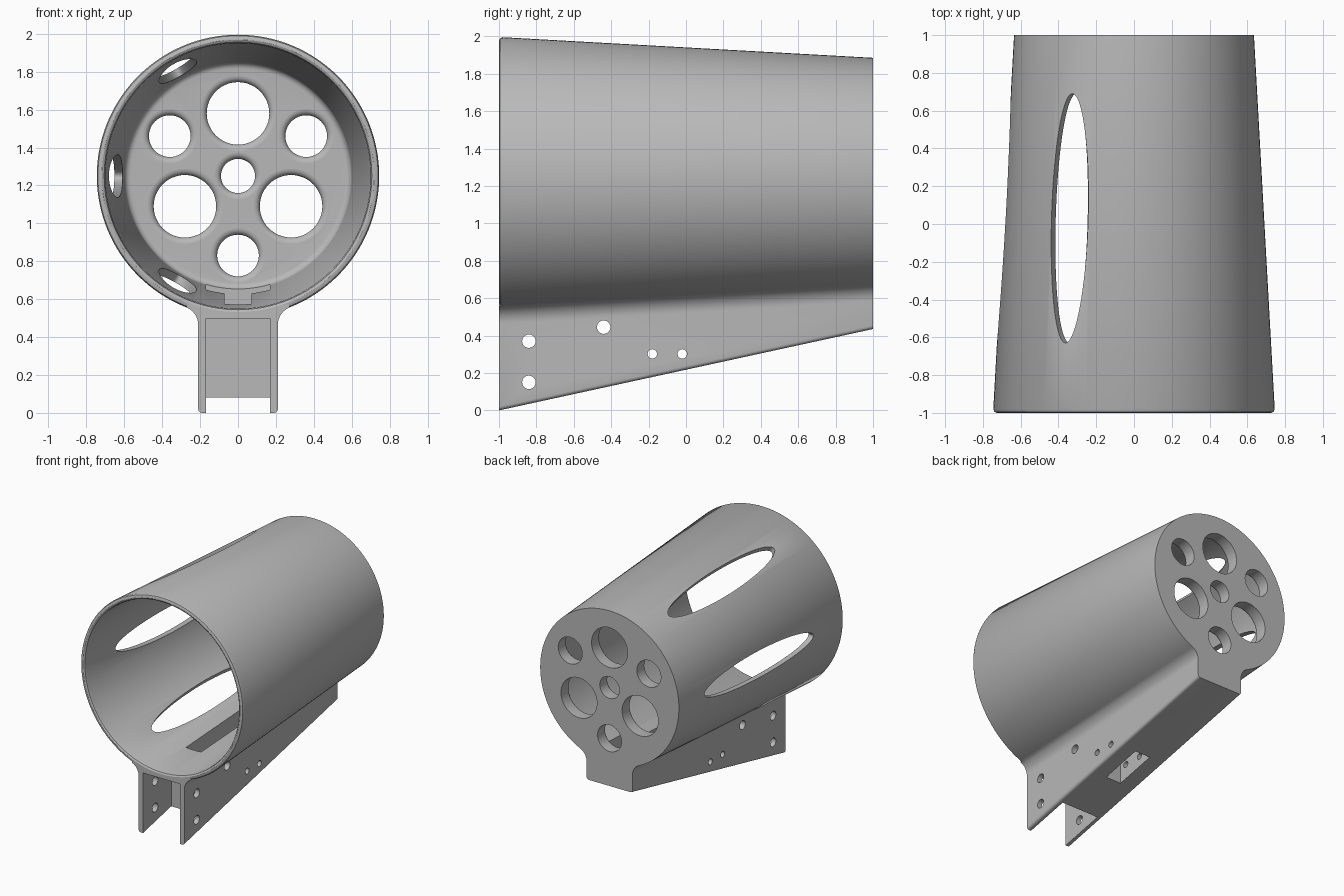
import bpy, bmesh
from math import sin, cos, pi, radians, sqrt, atan2
from mathutils import Matrix

if "Cube" in bpy.data.objects:
    bpy.data.objects.remove(bpy.data.objects["Cube"], do_unlink=True)

AXIS_Z = 1.25
HALF_W = 0.21

grey = bpy.data.materials.new("plain_grey")
grey.use_nodes = True
colour = (0.48, 0.48, 0.48, 1)
grey.diffuse_color = colour
grey.node_tree.nodes["Principled BSDF"].inputs["Base Color"].default_value = colour


def loft(name, rings):
    """Skin closed rings of points and cap both ends."""
    bm = bmesh.new()
    loops = [[bm.verts.new(p) for p in ring] for ring in rings]
    n = len(loops[0])
    for a, b in zip(loops, loops[1:]):
        for i in range(n):
            j = (i + 1) % n
            bm.faces.new((a[i], a[j], b[j], b[i]))
    bm.faces.new(loops[0])
    bm.faces.new(loops[-1])
    bmesh.ops.recalc_face_normals(bm, faces=bm.faces)
    mesh = bpy.data.meshes.new(name)
    bm.to_mesh(mesh)
    bm.free()
    mesh.materials.append(grey)
    obj = bpy.data.objects.new(name, mesh)
    bpy.context.collection.objects.link(obj)
    return obj


def lathe(name, profile, x=0, z=AXIS_Z, n=128):
    """Turn (radius, y) points around an axis along y."""
    return loft(name, [[(x + r * cos(2 * pi * i / n), y, z + r * sin(2 * pi * i / n))
                        for i in range(n)] for r, y in profile])


def box(name, x, y0, y1, z0, z1):
    return loft(name, [[(-x, y, z0), (x, y, z0), (x, y, z1), (-x, y, z1)]
                       for y in (y0, y1)])


def combine(target, tool, operation="DIFFERENCE"):
    tool.hide_render = True
    mod = target.modifiers.new("combine", "BOOLEAN")
    mod.operation = operation
    mod.solver = "EXACT"
    mod.object = tool
    bpy.context.view_layer.objects.active = target
    bpy.ops.object.modifier_apply(modifier=mod.name)
    bpy.data.objects.remove(tool, do_unlink=True)


def arc(cx, cy, r, start, end, steps=6):
    return [(cx + r * cos(radians(start + (end - start) * i / steps)),
             cy + r * sin(radians(start + (end - start) * i / steps)))
            for i in range(steps + 1)]


def mount_section(y, radius, bottom, fillet=0.1, tip=0.02):
    """Mount outline with rounded bottom corners, flaring into the tube."""
    cx = HALF_W + fillet
    drop = sqrt((radius + fillet) ** 2 - cx ** 2)
    end = 180 - math_angle(drop, cx)
    half = arc(HALF_W - tip, bottom + tip, tip, -90, 0, 4)
    half += arc(cx, AXIS_Z - drop, fillet, 180, end, 10)
    half.append((0.15, AXIS_Z - radius * 0.6))
    outline = half + [(-x, z) for x, z in reversed(half)]
    return [(x, y, z) for x, z in outline]


def math_angle(drop, cx):
    return 180 - (180 - (180 - atan2(drop, -cx) * 180 / pi))


# Tapered tube with a rounded front rim
body = lathe("tapered_tube_with_mount",
             [(0.725, -1), (0.739, -0.994), (0.745, -0.98), (0.635, 1)])

# Sloping mount under the tube
mount = loft("mount", [mount_section(-1, 0.745, 0), mount_section(1, 0.635, 0.435)])
combine(body, mount, "UNION")

# Hollow interior, with a rounded corner at the back plate
cavity = [(0.72, -1.05), (0.718, -1), (0.706, -0.993), (0.70, -0.975)]
cavity += arc(0.565, 0.845, 0.035, 0, 90)
combine(body, lathe("cavity", cavity))

# Seven holes in the back plate, eased on the inside
ease = 0.033
for x, z, r in ((0, 1.25, 0.09), (0, 1.58, 0.165), (0.28, 1.09, 0.165),
                (-0.28, 1.09, 0.165), (0, 0.83, 0.11),
                (0.36, 1.46, 0.11), (-0.36, 1.46, 0.11)):
    profile = [(r + ease, 0.86)]
    profile += arc(r + ease, 0.914, ease, 270, 180)
    profile.append((r, 1.05))
    combine(body, lathe("plate_hole", profile, x, z, 48))

# Three long oval windows on the right side
for degrees in (120, 180, 240):
    turn = Matrix.Translation((0, 0, AXIS_Z)) @ Matrix.Rotation(-radians(degrees), 4, "Y")
    oval = loft("window", [[(d, 0.03 + 0.66 * cos(2 * pi * i / 72),
                             0.112 * sin(2 * pi * i / 72)) for i in range(72)]
                           for d in (0.4, 0.95)])
    oval.data.transform(turn)
    combine(body, oval)

# Front channel, cable slot, rear recess and underside opening
combine(body, box("front_channel", 0.17, -1.1, -0.63, -0.1, 0.497))
combine(body, box("cable_slot", 0.07, -0.58, 0.6, 0.44, 0.75))
combine(body, box("rear_recess", 0.17, 0.42, 0.86, 0.56, 0.72))
combine(body, box("underside_opening", 0.07, -0.24, 0.1, 0, 0.5))

# Cross holes through the mount
for y, z, r in ((-0.84, 0.37, 0.036), (-0.84, 0.15, 0.036), (-0.44, 0.445, 0.036),
                (-0.18, 0.302, 0.025), (-0.02, 0.302, 0.025)):
    pin = loft("pin_hole", [[(x, y + r * cos(2 * pi * i / 24), z + r * sin(2 * pi * i / 24))
                             for i in range(24)] for x in (-0.5, 0.5)])
    combine(body, pin)

# Smooth curved walls, crisp cut edges
bpy.ops.object.select_all(action="DESELECT")
body.select_set(True)
bpy.context.view_layer.objects.active = body
bpy.ops.object.shade_smooth_by_angle(angle=radians(30))
